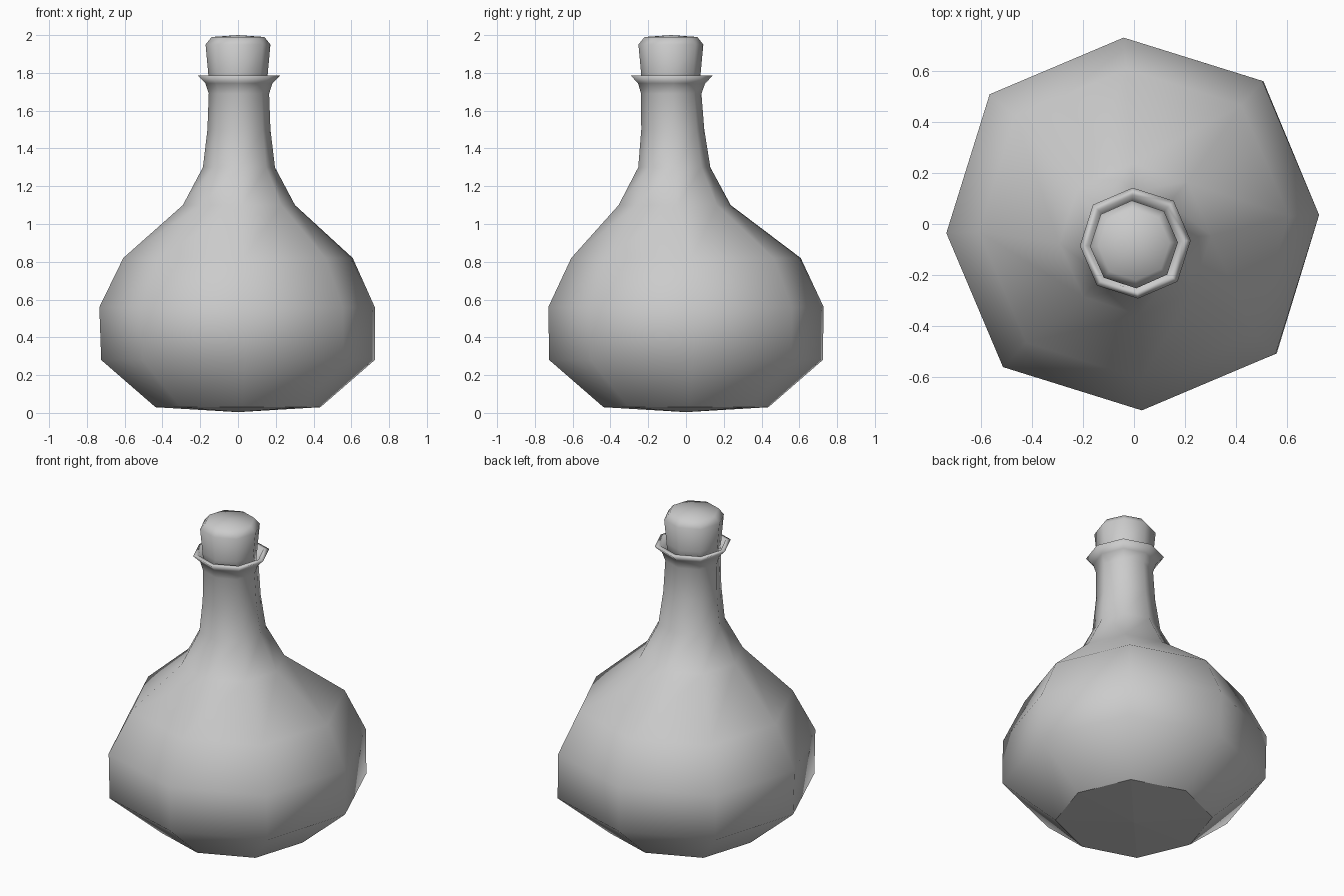
import bpy, bmesh, math

if "Cube" in bpy.data.objects:
    bpy.data.objects.remove(bpy.data.objects["Cube"])

SIDES = 8
TWIST = math.radians(2.8)


def lathe(name, rings, bottom_z=None, top=None, sharp_base=False):
    """Skin octagonal rings (z, radius, diagonal scale, centre x, centre y)."""
    bm = bmesh.new()
    loops = []
    for z, r, diag, cx, cy in rings:
        loop = []
        for i in range(SIDES):
            a = TWIST + i * math.tau / SIDES
            rr = r * (diag if i % 2 else 1)
            loop.append(bm.verts.new((cx + rr * math.cos(a), cy + rr * math.sin(a), z)))
        loops.append(loop)
    for lo, hi in zip(loops, loops[1:]):
        for i in range(SIDES):
            j = (i + 1) % SIDES
            bm.faces.new((lo[i], lo[j], hi[j], hi[i]))
    for f in bm.faces:
        f.smooth = True

    def fan(loop, point, smooth, flip):
        tip = bm.verts.new(point)
        for i in range(SIDES):
            a, b = loop[i], loop[(i + 1) % SIDES]
            bm.faces.new((b, a, tip) if flip else (a, b, tip)).smooth = smooth
            if not smooth:
                bm.edges.get((a, b)).smooth = False

    if bottom_z is not None:
        fan(loops[0], (rings[0][3], rings[0][4], bottom_z), not sharp_base, True)
    if top is not None:
        fan(loops[-1], (rings[-1][3], rings[-1][4], top), True, False)
    mesh = bpy.data.meshes.new(name)
    bm.to_mesh(mesh)
    bm.free()
    obj = bpy.data.objects.new(name, mesh)
    bpy.context.collection.objects.link(obj)
    return obj


# Glass flask: round body, neck leaning forward, flared lip turned inward
lathe("bottle", [
    (0.03, 0.437, 1.03, 0, 0),
    (0.28, 0.725, 1.04, 0, 0),
    (0.56, 0.73, 1.035, -0.005, 0),
    (0.82, 0.608, 1.03, 0, 0),
    (1.10, 0.297, 1.02, 0.005, -0.06),
    (1.30, 0.191, 1.02, 0.005, -0.062),
    (1.50, 0.167, 1.02, 0.005, -0.07),
    (1.69, 0.160, 1.02, 0.005, -0.078),
    (1.745, 0.178, 1.02, 0.005, -0.076),
    (1.785, 0.217, 1.03, 0.005, -0.075),
    (1.787, 0.187, 1.02, 0.003, -0.076),
    (1.70, 0.156, 1.02, 0.003, -0.078),
], bottom_z=0.004, sharp_base=True)

# Cork stopper
lathe("cork", [
    (1.71, 0.152, 1.02, 0, -0.08),
    (1.80, 0.158, 1.02, 0, -0.08),
    (1.95, 0.172, 1.02, 0, -0.08),
    (1.99, 0.140, 1.02, 0, -0.08),
], bottom_z=1.71, top=2.0)
